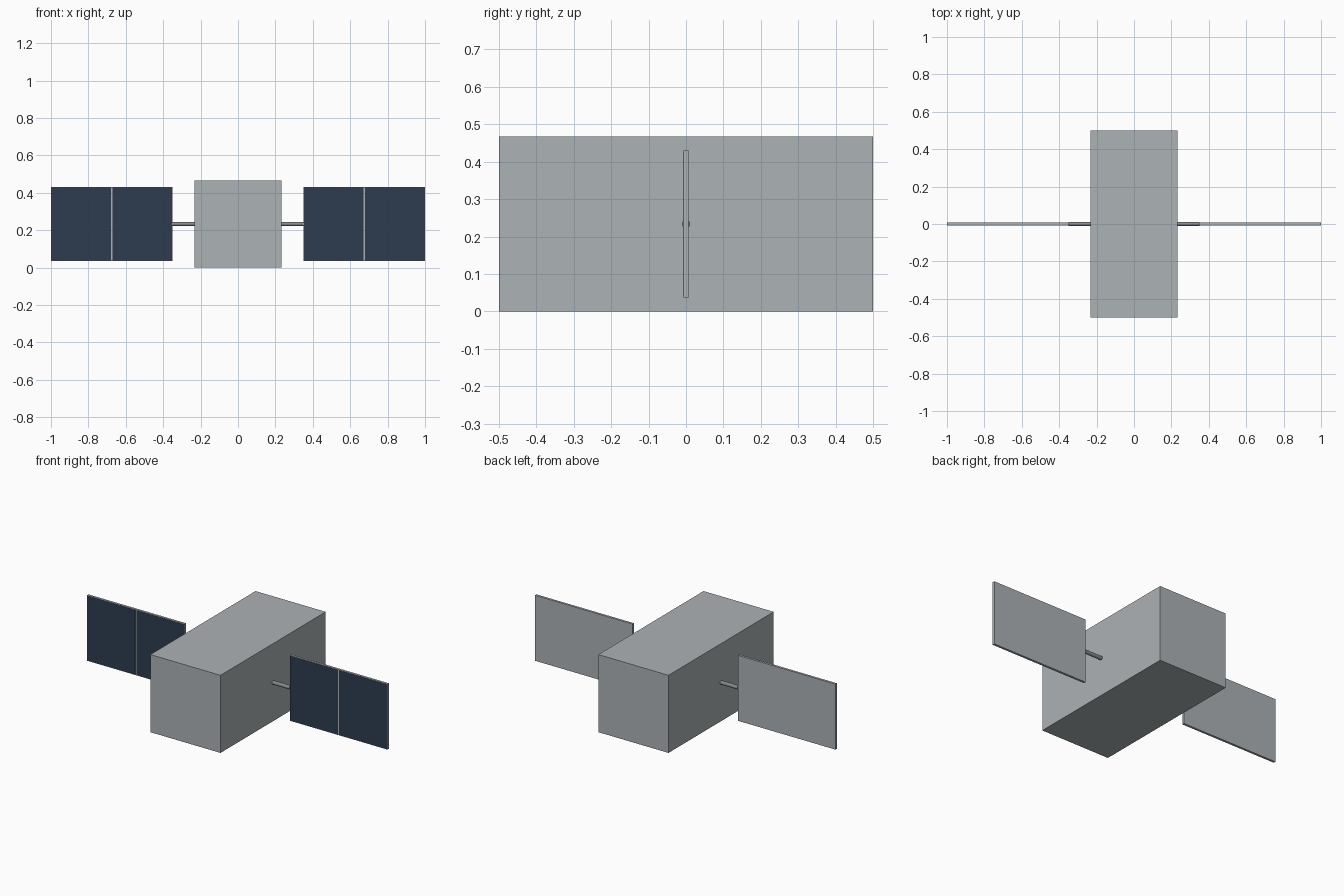
import bpy
import math

cube = bpy.data.objects.get("Cube")
if cube:
    bpy.data.objects.remove(cube, do_unlink=True)


def make_material(name, rgb):
    linear = [((c / 255 + 0.055) / 1.055) ** 2.4 for c in rgb] + [1]
    mat = bpy.data.materials.new(name)
    mat.use_nodes = True
    mat.diffuse_color = linear
    for node in mat.node_tree.nodes:
        if node.type == 'BSDF_PRINCIPLED':
            node.inputs["Base Color"].default_value = linear
    return mat


hull_grey = make_material("hull grey", (172, 178, 181))
rod_grey = make_material("rod grey", (135, 139, 142))
cell_navy = make_material("cell navy", (45, 60, 80))


def box(name, centre, size, mat):
    bpy.ops.mesh.primitive_cube_add(size=1, location=centre)
    ob = bpy.context.object
    ob.name = name
    ob.scale = size
    bpy.ops.object.transform_apply(location=False, rotation=False, scale=True)
    ob.data.materials.append(mat)
    return ob


MID = 0.2335          # height of the rods and panels
HALF = 0.2335         # half width of the body
INNER, OUTER = 0.35, 1.0
THICK, HEIGHT = 0.014, 0.394
MARGIN, GAP = 0.003, 0.008

# Main body
box("body", (0, 0, MID), (HALF * 2, 1, MID * 2), hull_grey)

for side, label in ((1, "left"), (-1, "right")):
    # Rod joining the body to the panel
    start = HALF - 0.01
    bpy.ops.mesh.primitive_cylinder_add(
        vertices=12, radius=0.0115, depth=INNER - start,
        location=(side * (start + INNER) / 2, 0, MID),
        rotation=(0, math.pi / 2, 0))
    rod = bpy.context.object
    rod.name = label + "_rod"
    rod.data.materials.append(rod_grey)

    # Panel backing
    middle = (INNER + OUTER) / 2
    box(label + "_panel", (side * middle, 0, MID),
        (OUTER - INNER, THICK, HEIGHT), hull_grey)

    # Two solar cells on the front face
    width = (OUTER - INNER - GAP) / 2 - MARGIN
    for step, where in ((-1, "inner"), (1, "outer")):
        x = middle + step * (GAP + width) / 2
        box(f"{label}_{where}_cell", (side * x, -THICK / 2, MID),
            (width, 0.002, HEIGHT - 2 * MARGIN), cell_navy)
